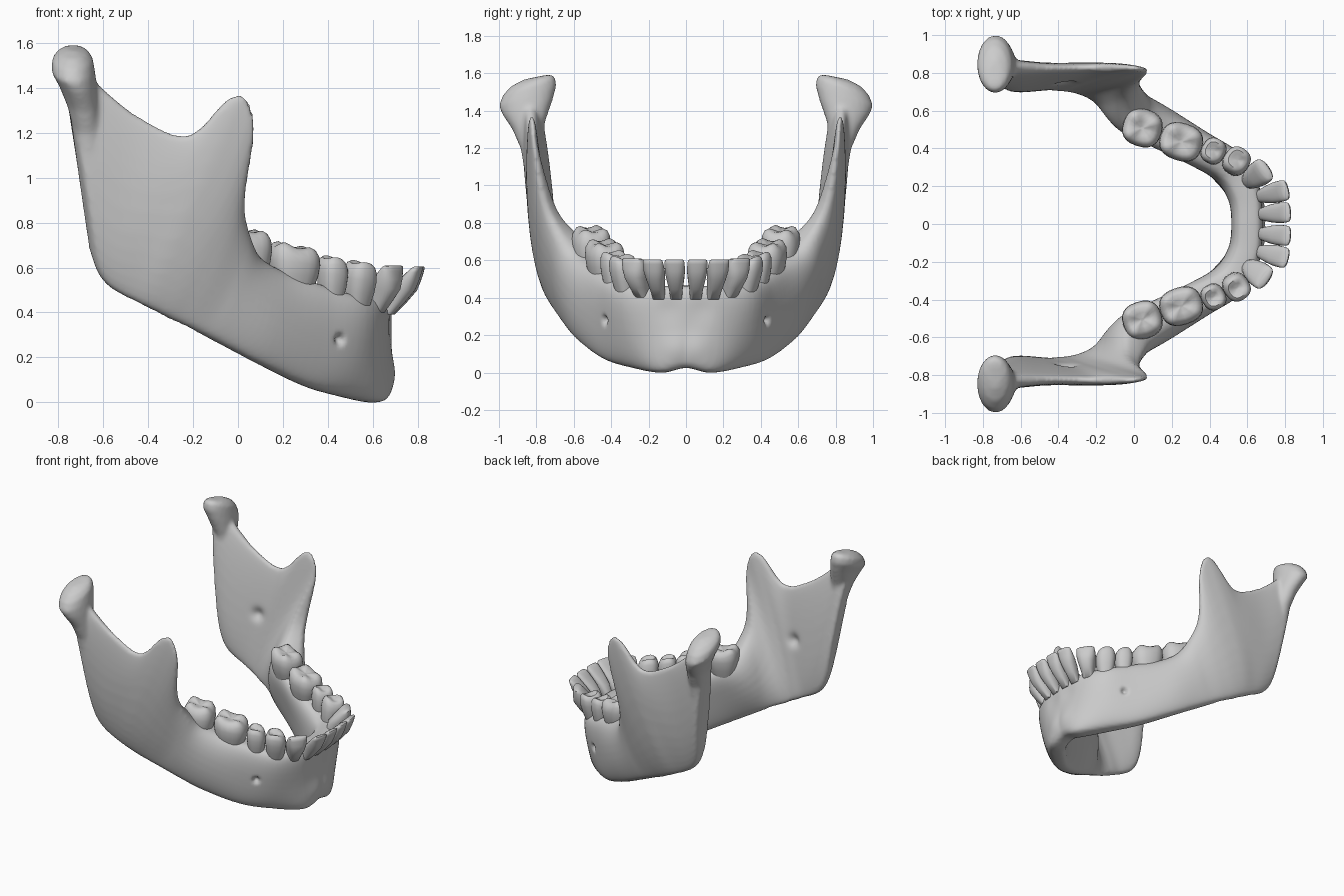
import bpy, bmesh, math
from mathutils import Vector

if "Cube" in bpy.data.objects:
    bpy.data.objects.remove(bpy.data.objects["Cube"])

# Jaw half described by three guide lines (x, y, z, half thickness), chin to back of ramus
LOWER = [(.615, 0, .025, .09), (.60, .13, -.002, .09), (.46, .28, .025, .08), (.30, .42, .07, .07),
         (.10, .55, .165, .065), (-.08, .635, .26, .06), (-.20, .69, .325, .055), (-.30, .715, .37, .05),
         (-.36, .725, .40, .05), (-.41, .73, .425, .05), (-.46, .735, .45, .05), (-.52, .735, .48, .05),
         (-.58, .735, .52, .05), (-.625, .74, .58, .05), (-.66, .745, .68, .04)]
MIDDLE = [(.60, 0, .22, .082), (.583, .15, .21, .085), (.495, .29, .23, .088), (.335, .405, .28, .09),
          (.13, .53, .39, .10), (-.04, .61, .50, .11), (-.10, .69, .60, .09), (-.15, .755, .72, .062),
          (-.21, .79, .83, .05), (-.27, .795, .84, .05), (-.36, .795, .84, .05), (-.50, .785, .86, .06),
          (-.61, .782, .93, .07), (-.68, .787, 1.0, .07), (-.705, .79, 1.05, .058)]
UPPER = [(.608, 0, .465, .108), (.594, .155, .465, .112), (.512, .302, .475, .12), (.338, .395, .53, .122),
         (.15, .478, .60, .125), (.04, .57, .69, .135), (0, .71, .88, .07), (.07, .80, 1.20, .032),
         (.038, .82, 1.352, .027), (-.045, .828, 1.352, .026), (-.22, .828, 1.19, .028), (-.42, .825, 1.26, .034),
         (-.60, .83, 1.395, .05), (-.72, .838, 1.52, .06), (-.775, .84, 1.45, .05)]
STEPS, RING = 6, 32


def catmull(points, i, t):
    p = lambda k: Vector(points[min(k, len(points) - 1)])
    b, c, d = p(i), p(i + 1), p(i + 2)
    a = p(i - 1) if i else Vector((c[0], -c[1], c[2], c[3]))
    return .5 * (2 * b + (c - a) * t + (2 * a - 5 * b + 4 * c - d) * t * t + (3 * b - a - 3 * c + d) * t ** 3)


def spow(v, e):
    return math.copysign(abs(v) ** e, v)


def loft(bm, rings):
    """Skin a list of point rings and close both ends."""
    vs = [[bm.verts.new(p) for p in r] for r in rings]
    faces = []
    for a, b in zip(vs, vs[1:]):
        n = len(a)
        faces += [bm.faces.new((a[i], a[(i + 1) % n], b[(i + 1) % n], b[i])) for i in range(n)]
    faces += [bm.faces.new(vs[0]), bm.faces.new(vs[-1])]
    bmesh.ops.recalc_face_normals(bm, faces=faces)


def to_object(bm, name):
    me = bpy.data.meshes.new(name)
    bm.to_mesh(me)
    bm.free()
    ob = bpy.data.objects.new(name, me)
    bpy.context.collection.objects.link(ob)
    bpy.ops.object.select_all(action='DESELECT')
    ob.select_set(True)
    bpy.context.view_layer.objects.active = ob
    return ob


# Cross-sections of the body and ramus
stations = []
for i in range(len(MIDDLE) - 1):
    for s in range(STEPS):
        stations.append([catmull(g, i, s / STEPS) for g in (LOWER, MIDDLE, UPPER)])
stations.append([Vector(g[-1]) for g in (LOWER, MIDDLE, UPPER)])

half = []
for k, (lo, mi, up) in enumerate(stations):
    if k == 0:
        out = Vector((1, 0, 0))
    else:
        t = stations[min(k + 4, len(stations) - 1)][1] - stations[max(k - 4, 0)][1]
        out = Vector((t[1], -t[0], 0)).normalized()
    ring = []
    for j in range(RING):
        a = 2 * math.pi * j / RING
        v = .5 - .5 * spow(math.cos(a), .85)
        q = lo * (1 - v) * (1 - 2 * v) + mi * 4 * v * (1 - v) + up * v * (2 * v - 1)
        ring.append(q.to_3d() + out * q[3] * spow(math.sin(a), .55))
    half.append(ring)
flip = lambda ring: [Vector((p.x, -p.y, p.z)) for p in ring]

jaw = bmesh.new()
loft(jaw, [flip(r) for r in reversed(half[1:])] + half)

# Condyles: neck widening into a tilted head (z, x, y, x radius, y radius, tilt)
head = []
for z, x, y, rx, ry, tilt in [(1.0, -.655, .80, .04, .05, 0), (1.2, -.672, .825, .058, .06, 0),
                              (1.32, -.69, .842, .07, .088, -.2), (1.42, -.715, .847, .085, .135, -.3),
                              (1.48, -.735, .847, .097, .155, -.35), (1.53, -.737, .84, .09, .14, -.35),
                              (1.56, -.735, .83, .065, .11, -.3), (1.578, -.735, .81, .03, .06, -.2)]:
    head.append([Vector((x + rx * math.cos(a), y + ry * math.sin(a), z + tilt * ry * math.sin(a)))
                 for a in [2 * math.pi * j / 24 for j in range(24)]])
loft(jaw, head)
loft(jaw, [flip(r) for r in head])

# Fuse into one bone
bone = to_object(jaw, "jaw_bone")
m = bone.modifiers.new("fuse", 'REMESH')
m.mode, m.voxel_size = 'VOXEL', .013
bpy.ops.object.modifier_apply(modifier="fuse")
m = bone.modifiers.new("soften", 'SMOOTH')
m.factor, m.iterations = .5, 5
bpy.ops.object.modifier_apply(modifier="soften")

# Nerve openings, lip hollow, chin swelling: (centre, radius, depth)
bm = bmesh.new()
bm.from_mesh(bone.data)
bm.normal_update()
dents = [((.45, .43, .28), .02, .04), ((-.36, .735, .84), .04, .03),
         ((.68, .09, .34), .07, .01), ((.70, .05, .13), .08, -.018)]
for v in bm.verts:
    p = Vector((v.co.x, abs(v.co.y), v.co.z))
    push = sum(d * math.exp(-((p - Vector(c)).length / r) ** 2) for c, r, d in dents)
    v.co -= v.normal * push
bm.to_mesh(bone.data)
bm.free()
bpy.ops.object.shade_smooth()


def tooth(name, x, y, z0, z1, wide, deep, yaw, lean, blade):
    """Crown: wide along the arch, deep across it; blade = cutting edge, otherwise cusps."""
    if blade:   # (height, width, depth)
        levels = [(0, .55, .55), (.25, .68, .8), (.5, .88, .95), (.7, 1, .75), (.88, 1, .5), (.97, .95, .35), (1, .8, .2)]
    else:
        levels = [(0, .75, .75), (.3, .92, .92), (.6, 1, 1), (.8, .97, .96), (.93, .84, .82),
                  (.98, .66, .63), (.95, .4, .36), (.91, .12, .1)]
    o = Vector((math.cos(yaw), math.sin(yaw), 0))
    t = Vector((-o.y, o.x, 0))
    n, cusps = 24, 4 if wide > .08 else 2
    for side, sy in (("left", 1), ("right", -1)):
        bm = bmesh.new()
        rings = []
        for h, w, d in levels:
            ring = []
            for k in range(n):
                a = 2 * math.pi * k / n
                bump = 0 if blade or h < .7 else -.01 * math.cos(cusps * a) * (1 if cusps == 4 else -1) * min(w * 1.2, 1)
                p = Vector((x, y, z0 + (z1 - z0) * h + bump))
                p += o * (lean * (h - .5) + deep * d * spow(math.cos(a), .8)) + t * wide * w * spow(math.sin(a), .8)
                if not blade:   # biting plane falls towards the front
                    p.z -= .2 * (p.x - x) * h
                ring.append((p.x, p.y * sy, p.z))
            rings.append(ring)
        loft(bm, rings)
        to_object(bm, side + "_" + name)
        bpy.ops.object.shade_smooth_by_angle(angle=math.radians(50))


# Teeth, front to back
R = math.radians
tooth("central_incisor", .74, .057, .39, .605, .054, .06, R(4), .15, True)
tooth("lateral_incisor", .73, .162, .39, .605, .056, .06, R(14), .15, True)
tooth("canine", .65, .258, .40, .61, .068, .078, R(35), .10, True)
tooth("first_premolar", .54, .33, .43, .625, .070, .074, R(55), .03, False)
tooth("second_premolar", .42, .385, .46, .645, .064, .070, R(60), .01, False)
tooth("first_molar", .25, .435, .51, .70, .115, .100, R(72), 0, False)
tooth("second_molar", .045, .51, .57, .772, .105, .100, R(72), -.01, False)
